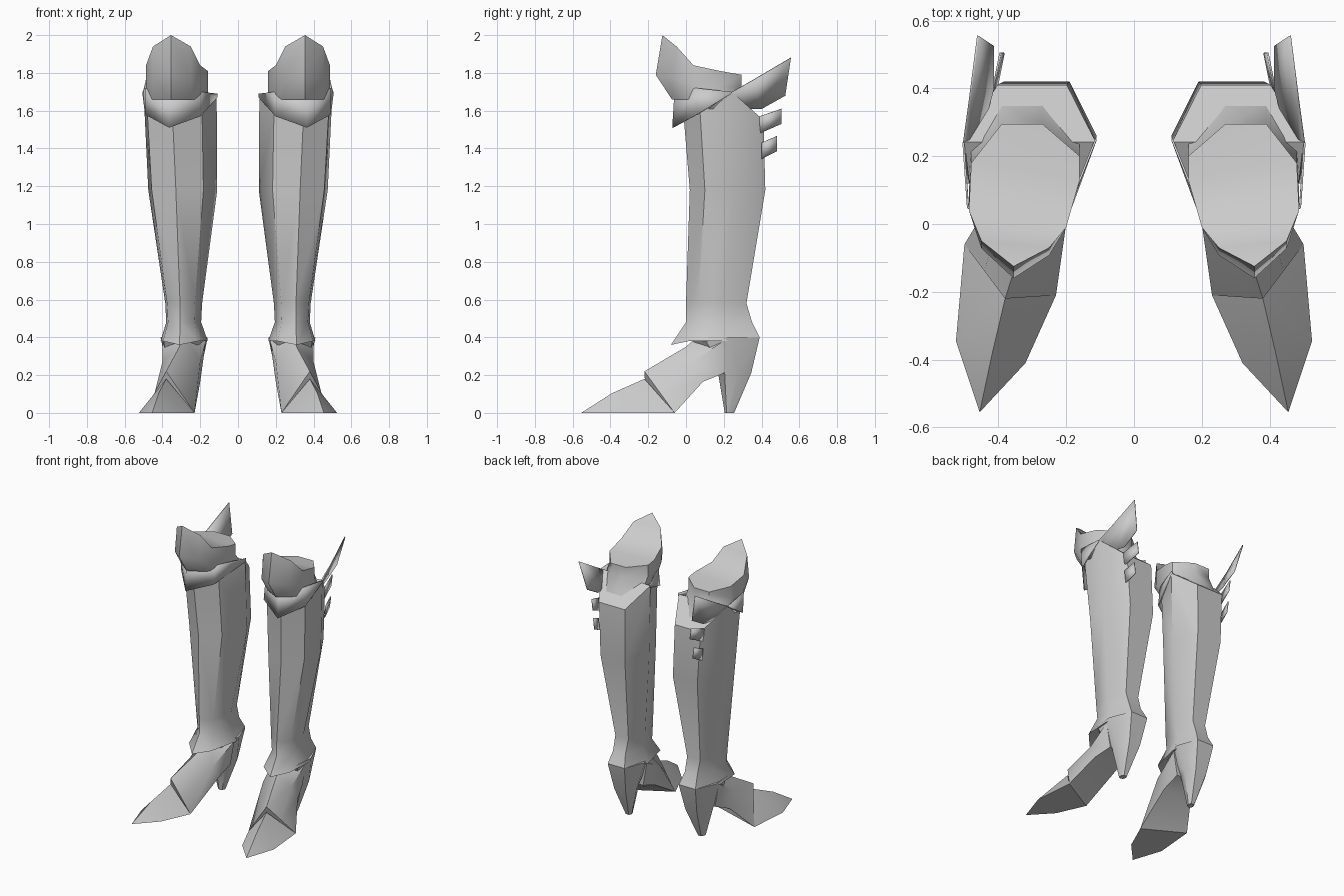
import bpy
import bmesh
from math import radians

default_cube = bpy.data.objects.get("Cube")
if default_cube:
    bpy.data.objects.remove(default_cube, do_unlink=True)

# One plain steel colour for everything
steel = bpy.data.materials.new("steel_grey")
steel.use_nodes = True
colour = (0.6, 0.6, 0.6, 1)
steel.diffuse_color = colour
steel.node_tree.nodes["Principled BSDF"].inputs["Base Color"].default_value = colour

# Shared leg outline in unit space: front point first, then round the outer side
OUTLINE = [(.6, 0), (.95, .2), (1, .6), (.75, 1), (.22, 1), (0, .6), (.2, .15)]


def leg_ring(z, x_min, x_max, y_min, y_max):
    """Scale the leg outline into a box at height z (one value or one per point)."""
    heights = z if isinstance(z, list) else [z] * len(OUTLINE)
    return [(x_min + u * (x_max - x_min), y_min + v * (y_max - y_min), h)
            for (u, v), h in zip(OUTLINE, heights)]


def finish(name, points, faces, thickness=0, angle=45):
    """Create a mesh for the left leg, mirror it to the right leg and smooth it."""
    mesh = bpy.data.meshes.new(name)
    mesh.from_pydata(points, [], faces)
    bm = bmesh.new()
    bm.from_mesh(mesh)
    bmesh.ops.recalc_face_normals(bm, faces=bm.faces)
    bm.to_mesh(mesh)
    bm.free()
    mesh.materials.append(steel)
    part = bpy.data.objects.new(name, mesh)
    bpy.context.collection.objects.link(part)
    bpy.ops.object.select_all(action='DESELECT')
    part.select_set(True)
    bpy.context.view_layer.objects.active = part
    bpy.ops.object.shade_smooth_by_angle(angle=radians(angle))
    if thickness:
        plate = part.modifiers.new("plate_thickness", 'SOLIDIFY')
        plate.thickness = thickness
        plate.offset = 0
    mirror = part.modifiers.new("other_leg", 'MIRROR')
    mirror.use_axis[0] = True
    mirror.use_mirror_merge = False
    return part


def strip_cap(count, offset):
    """Close a ring with strips running from one side to the other."""
    faces = []
    left, right = 0, count
    while right - left > 1:
        corners = [left, left + 1, right - 1, right % count]
        unique = list(dict.fromkeys(corners))
        if len(unique) > 2:
            faces.append([offset + c for c in unique])
        left, right = left + 1, right - 1
    return faces


def loft(name, rings, angle=45):
    """Join matching rings into a closed body."""
    count = len(rings[0])
    points = [p for ring in rings for p in ring]
    faces = []
    for level in range(len(rings) - 1):
        base = level * count
        for i in range(count):
            j = (i + 1) % count
            faces.append([base + i, base + j, base + count + j, base + count + i])
    faces += strip_cap(count, 0) + strip_cap(count, len(points) - count)
    return finish(name, points, faces, angle=angle)


def band(name, lower, upper, thickness):
    """Join two open edges into a thin plate."""
    count = len(lower)
    faces = [[i, i + 1, count + i + 1, count + i] for i in range(count - 1)]
    return finish(name, lower + upper, faces, thickness)


# Shin shaft: flared ankle rim, narrow ankle, calf, slanted top rim
rim_heights = [1.54, 1.6, 1.7, 1.55, 1.55, 1.68, 1.59]
ankle_heights = [.36, .38, .38, .4, .4, .38, .38]
loft("shin_shaft", [
    leg_ring(ankle_heights, .16, .41, -.08, .39),
    leg_ring(.48, .195, .38, 0, .35),
    leg_ring(.58, .19, .385, 0, .32),
    leg_ring(1.18, .11, .475, .02, .42),
    leg_ring(rim_heights, .113, .5, -.01, .41),
])

# Tapering heel spike
loft("heel", [
    leg_ring(0, .265, .31, .205, .255),
    leg_ring(.21, .2, .37, .17, .345),
    leg_ring(.4, .16, .41, .02, .39),
])

# Upper foot, from the pointed instep edge back into the ankle
loft("upper_foot", [
    [(.38, -.22, .22), (.44, -.14, .11), (.5, -.06, 0),
     (.23, -.21, 0), (.305, -.215, .11)],
    [(.31, 0, .35), (.4, .03, .27), (.41, .09, .165),
     (.2, .07, .165), (.2, 0, .27)],
    [(.29, .08, .42), (.4, .2, .38), (.37, .2, .21),
     (.2, .2, .21), (.17, .2, .38)],
])

# Pointed toe plate with a sloping ridge and a flat sole
sole = [(.23, -.21), (.32, -.41), (.455, -.555), (.525, -.345), (.5, -.06)]
ridge = [(.38, -.22, .18), (.42, -.39, .105)]
finish("toe_plate", [(x, y, 0) for x, y in sole] + ridge,
       [[0, 1, 6, 5], [1, 2, 6], [2, 3, 6], [3, 4, 5, 6],
        [0, 5, 4], [4, 3, 2, 1, 0]], angle=60)

# Knee guard: rim rising to a peak in front, bulging forward below it
rim = [(.355, -.125, 2), (.45, -.05, 1.94), (.487, .04, 1.84), (.48, .18, 1.81),
       (.39, .295, 1.79), (.27, .295, 1.79), (.16, .2, 1.8), (.16, .13, 1.81),
       (.2, -.01, 1.84), (.25, -.07, 1.94)]
foot = []
middle = []
for x, y, z in rim:
    rear = y > .25
    foot.append((x, y + (.055 if rear else .05), 1.6 if rear else 1.66))
    forward = .035 * max(0, (z - 1.84) / .16)
    middle.append((x, y - forward, 1.72 + (z - 1.79) / 3))
loft("knee_guard", [foot, middle, rim])

# Pointed collar wrapping the front of the shaft below the knee
band("knee_collar",
     [(.112, .25, 1.67), (.2, .01, 1.57), (.365, -.07, 1.51),
      (.49, .06, 1.58), (.503, .24, 1.69)],
     [(.112, .25, 1.69), (.2, .03, 1.7), (.365, -.06, 1.67),
      (.49, .05, 1.72), (.503, .24, 1.7)], .006)

# Swept wing on the outer side
band("side_wing",
     [(.49, .12, 1.61), (.415, .4, 1.61), (.415, .525, 1.68)],
     [(.503, .23, 1.69), (.485, .36, 1.765), (.46, .555, 1.88)], .006)

# Two small fins below the wing: (inner edge, outer edge) as y, low z, high z
fins = {"upper_fin": ((.39, 1.48, 1.57), (.505, 1.53, 1.61)),
        "lower_fin": ((.4, 1.345, 1.43), (.48, 1.385, 1.465))}
for name, edges in fins.items():
    lower = [(.405 - (y - .4) / 5, y, low) for y, low, high in edges]
    upper = [(.415 - (y - .4) / 5, y, high) for y, low, high in edges]
    band(name, lower, upper, .006)
